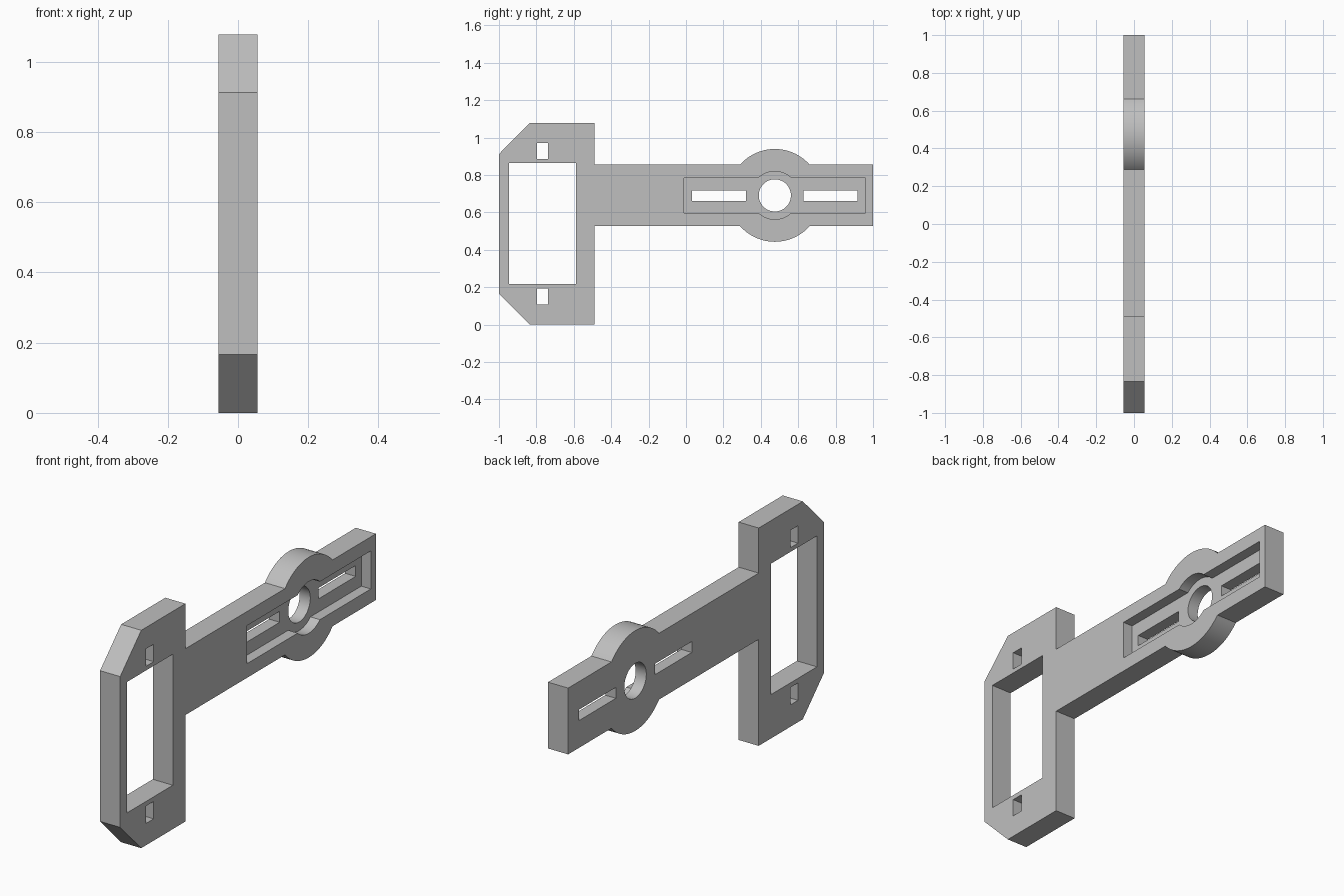
import bpy
import bmesh
from math import asin, cos, sin, pi

default = bpy.data.objects.get("Cube")
if default:
    bpy.data.objects.remove(default, do_unlink=True)

HALF = 0.055             # half of the plate thickness
HUB_Y, HUB_Z = 0.475, 0.691   # centre of the round hub

grey = bpy.data.materials.new("plain grey")
grey.use_nodes = True
colour = (0.52, 0.52, 0.52, 1)
grey.diffuse_color = colour
grey.node_tree.nodes["Principled BSDF"].inputs["Base Color"].default_value = colour


def arc(radius, start, end, steps):
    """Points on a circle around the hub, in the side plane."""
    angles = [start + (end - start) * i / steps for i in range(steps + 1)]
    return [(HUB_Y + radius * cos(a), HUB_Z + radius * sin(a)) for a in angles]


def hub_arcs(radius, half_height):
    """Lower and upper arcs where a hub bulges out of a straight bar."""
    a = asin(half_height / radius)
    return arc(radius, a - pi, -a, 32), arc(radius, a, pi - a, 32)


def rect(y0, y1, z0, z1):
    return [(y0, z0), (y1, z0), (y1, z1), (y0, z1)]


def prism(name, points, x0, x1):
    """Extrude a side profile along x."""
    bm = bmesh.new()
    face = bm.faces.new([bm.verts.new((x0, y, z)) for y, z in points])
    extruded = bmesh.ops.extrude_face_region(bm, geom=[face])["geom"]
    moved = [v for v in extruded if isinstance(v, bmesh.types.BMVert)]
    bmesh.ops.translate(bm, verts=moved, vec=(x1 - x0, 0, 0))
    bmesh.ops.recalc_face_normals(bm, faces=bm.faces)
    mesh = bpy.data.meshes.new(name)
    bm.to_mesh(mesh)
    bm.free()
    mesh.materials.append(grey)
    obj = bpy.data.objects.new(name, mesh)
    bpy.context.collection.objects.link(obj)
    return obj


# Body: chamfered frame, arm and round hub in one outline
low, high = hub_arcs(0.248, 0.164)
arm_low, arm_high = HUB_Z - 0.164, HUB_Z + 0.164
outline = [(-1, 0.166), (-0.835, 0), (-0.49, 0), (-0.49, arm_low), *low,
           (1, arm_low), (1, arm_high), *high,
           (-0.49, arm_high), (-0.49, 1.078), (-0.835, 1.078), (-1, 0.912)]
body = prism("mounting_bracket", outline, -HALF, HALF)

# Recess on the left face, with a round bulge around the hole
low, high = hub_arcs(0.128, 0.094)
bottom, top = HUB_Z - 0.094, HUB_Z + 0.094
recess = [(-0.01, bottom), *low, (0.96, bottom), (0.96, top), *high, (-0.01, top)]
cutters = [prism("recess_cutter", recess, 0.003, 0.1)]

# Through openings: window, screw slots, arm slots and hub hole
openings = {
    "window": rect(-0.946, -0.588, 0.217, 0.865),
    "lower_screw_slot": rect(-0.797, -0.738, 0.108, 0.194),
    "upper_screw_slot": rect(-0.797, -0.738, 0.886, 0.972),
    "inner_arm_slot": rect(0.033, 0.322, 0.662, 0.716),
    "outer_arm_slot": rect(0.627, 0.916, 0.662, 0.716),
    "hub_hole": arc(0.086, 0, 2 * pi, 64)[:-1],
}
for name, points in openings.items():
    cutters.append(prism(name + "_cutter", points, -0.1, 0.1))

# Cut the openings and drop the cutters
bpy.ops.object.select_all(action="DESELECT")
body.select_set(True)
bpy.context.view_layer.objects.active = body
for cutter in cutters:
    cutter.hide_render = True
    mod = body.modifiers.new(cutter.name, "BOOLEAN")
    mod.operation = "DIFFERENCE"
    mod.solver = "EXACT"
    mod.object = cutter
    bpy.ops.object.modifier_apply(modifier=mod.name)
    bpy.data.objects.remove(cutter, do_unlink=True)

bpy.ops.object.shade_smooth_by_angle(angle=pi / 6)
